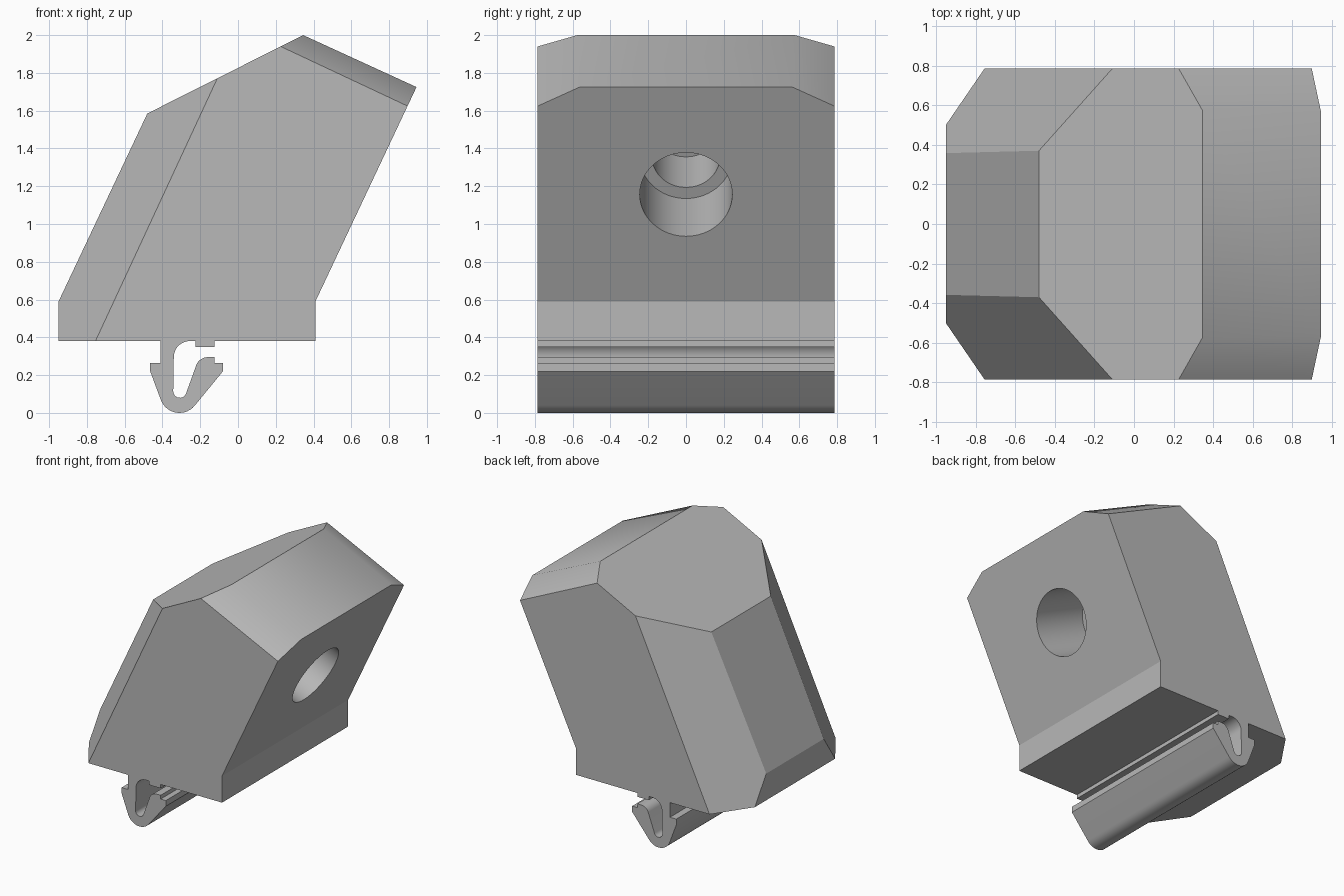
import bpy, bmesh
from math import sin, cos, radians
from mathutils import Vector, Matrix

cube = bpy.data.objects.get("Cube")
if cube:
    bpy.data.objects.remove(cube, do_unlink=True)

HALF = 0.785  # half width along y

grey = bpy.data.materials.new("plain_grey")
grey.use_nodes = True
COLOUR = (0.48, 0.48, 0.48, 1)
grey.diffuse_color = COLOUR
grey.node_tree.nodes["Principled BSDF"].inputs["Base Color"].default_value = COLOUR


def make_object(name, bm):
    bmesh.ops.recalc_face_normals(bm, faces=bm.faces)
    mesh = bpy.data.meshes.new(name)
    bm.to_mesh(mesh)
    bm.free()
    mesh.materials.append(grey)
    obj = bpy.data.objects.new(name, mesh)
    bpy.context.collection.objects.link(obj)
    return obj


def extrude_profile(points):
    """Prism across the full width from an x-z outline."""
    bm = bmesh.new()
    face = bm.faces.new([bm.verts.new((x, -HALF, z)) for x, z in points])
    result = bmesh.ops.extrude_face_region(bm, geom=[face])
    verts = [v for v in result["geom"] if isinstance(v, bmesh.types.BMVert)]
    bmesh.ops.translate(bm, verts=verts, vec=(0, 2 * HALF, 0))
    return bm


def slice_off(bm, point, normal):
    """Cut away the side the normal points to and cap the opening."""
    geom = bm.verts[:] + bm.edges[:] + bm.faces[:]
    cut = bmesh.ops.bisect_plane(bm, geom=geom, plane_co=point, plane_no=normal,
                                 clear_outer=True)["geom_cut"]
    edges = [e for e in cut if isinstance(e, bmesh.types.BMEdge)]
    bmesh.ops.edgeloop_fill(bm, edges=edges)


def arc(cx, cz, r, start, end, steps=12):
    angles = [radians(start + (end - start) * i / steps) for i in range(steps + 1)]
    return [(cx + r * cos(a), cz + r * sin(a)) for a in angles]


def smooth(obj):
    bpy.ops.object.select_all(action="DESELECT")
    obj.select_set(True)
    bpy.context.view_layer.objects.active = obj
    bpy.ops.object.shade_smooth_by_angle(angle=radians(30))


# Leaning block with bevelled corners
bm = extrude_profile([(-0.95, 0.38), (0.41, 0.38), (0.41, 0.59), (0.945, 1.725),
                      (0.345, 2.0), (-0.48, 1.585), (-0.95, 0.59)])
for side in (1, -1):
    slice_off(bm, Vector((-0.48, 0.37 * side, 1.585)), Vector((-1, 0.685 * side, 0.464)))
    slice_off(bm, Vector((0.345, 0.575 * side, 2.0)), Vector((0.425, 0.5 * side, 0.905)))
body = make_object("leaning_block", bm)

# Stepped blind hole, square to the sloping face
axis = Vector((-0.905, 0, 0.425)).normalized()
mouth = Vector((0.676, 0, 1.157))
turn = axis.to_track_quat("Z", "Y").to_matrix().to_4x4()
for radius, start, end in ((0.245, -0.1, 0.47), (0.18, 0.3, 0.85)):
    bm = bmesh.new()
    centre = mouth + axis * (start + end) / 2
    bmesh.ops.create_cone(bm, cap_ends=True, segments=64, radius1=radius, radius2=radius,
                          depth=end - start, matrix=Matrix.Translation(centre) @ turn)
    cutter = make_object("hole_cutter", bm)
    cutter.hide_render = True
    mod = body.modifiers.new("hole", "BOOLEAN")
    mod.operation = "DIFFERENCE"
    mod.solver = "EXACT"
    mod.object = cutter
    bpy.context.view_layer.objects.active = body
    bpy.ops.object.modifier_apply(modifier=mod.name)
    bpy.data.objects.remove(cutter, do_unlink=True)
smooth(body)

# Keep the crease above the base crisp
bm = bmesh.new()
bm.from_mesh(body.data)
for e in bm.edges:
    if all(abs(v.co.z - 0.59) < 0.01 for v in e.verts):
        e.smooth = False
bm.to_mesh(body.data)
bm.free()

# Springy hooked clip under the block
outline = [(-0.41, 0.38), (-0.41, 0.265), (-0.465, 0.265), (-0.465, 0.22)]
outline += arc(-0.31, 0.105, 0.105, 203, 322)
outline += [(-0.08, 0.22), (-0.08, 0.265), (-0.125, 0.265), (-0.125, 0.295)]
outline += arc(-0.16, 0.23, 0.065, 90, 160)
outline += arc(-0.308, 0.115, 0.035, -20, -180)
outline += arc(-0.255, 0.295, 0.085, 180, 90)
smooth(make_object("spring_clip", extrude_profile(outline)))

# Small stop rib beside the clip
make_object("stop_rib", extrude_profile([(-0.225, 0.38), (-0.225, 0.35),
                                         (-0.125, 0.35), (-0.125, 0.38)]))
